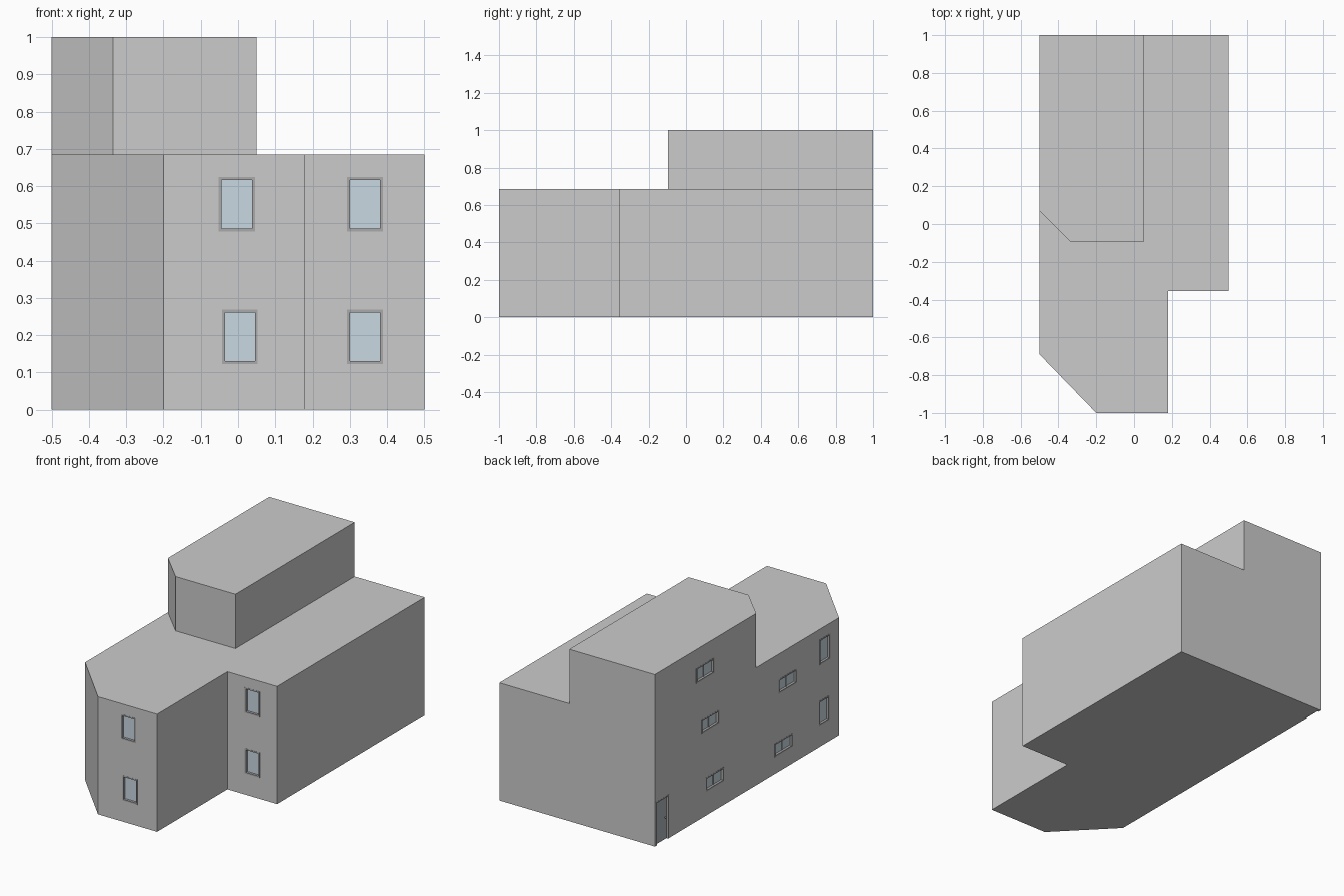
import bpy, bmesh
from mathutils import Matrix, Vector

if "Cube" in bpy.data.objects:
    bpy.data.objects.remove(bpy.data.objects["Cube"])


def material(name, rgb):
    m = bpy.data.materials.new(name)
    m.diffuse_color = (*rgb, 1)
    m.use_nodes = True
    m.node_tree.nodes["Principled BSDF"].inputs["Base Color"].default_value = m.diffuse_color
    return m


WALL = material("wall", (0.8, 0.8, 0.78))
BAND = material("band", (0.69, 0.69, 0.67))
FRAME = material("frame", (0.4, 0.4, 0.4))
GLASS = material("glass", (0.58, 0.69, 0.76))
DOOR = material("door", (0.42, 0.46, 0.48))


def finish(name, bm, mats):
    bmesh.ops.recalc_face_normals(bm, faces=bm.faces)
    me = bpy.data.meshes.new(name)
    bm.to_mesh(me)
    bm.free()
    for m in mats:
        me.materials.append(m)
    ob = bpy.data.objects.new(name, me)
    bpy.context.collection.objects.link(ob)
    return ob


def storey_block(name, outline, levels, bands):
    """Extrude an outline through the levels; wall strips in bands get the darker tone."""
    bm = bmesh.new()
    rings = [[bm.verts.new((x, y, z)) for x, y in outline] for z in levels]
    bm.faces.new(rings[0])
    bm.faces.new(rings[-1])
    n = len(outline)
    for k in range(len(rings) - 1):
        for i in range(n):
            j = (i + 1) % n
            f = bm.faces.new((rings[k][i], rings[k][j], rings[k + 1][j], rings[k + 1][i]))
            f.material_index = int(k in bands)
    return finish(name, bm, [WALL, BAND])


def add_box(bm, side, u, z, d, mat=0):
    """Box on a wall: u along the wall, z up, d outwards. side = ('front', y) or ('left', x)."""
    kind, plane = side
    out = (plane - d[1], plane - d[0])
    x, y = (u, out) if kind == "front" else (out, u)
    size = Vector((x[1] - x[0], y[1] - y[0], z[1] - z[0]))
    mid = Vector((x[0] + x[1], y[0] + y[1], z[0] + z[1])) / 2
    r = bmesh.ops.create_cube(bm, size=1, matrix=Matrix.Translation(mid) @ Matrix.Diagonal((*size, 1)))
    for f in {f for v in r["verts"] for f in v.link_faces}:
        f.material_index = mat


# Main two-storey body and the set-back top storey
lower = storey_block("main_body",
                     [(-.5, 1), (-.5, -.69), (-.2, -1), (.18, -1), (.18, -.355), (.5, -.355), (.5, 1)],
                     [0, .018, .36, .38, .685], {0, 2})
upper = storey_block("top_storey",
                     [(-.5, 1), (-.5, .07), (-.335, -.095), (.05, -.095), (.05, 1)],
                     [.685, .98, 1], {1})

# Openings: wall, span along wall, height span, centre mullion
F1, F2, L = ("front", -1), ("front", -.355), ("left", -.5)
windows = [
    (F1, (-.052, .045), (.478, .624), False),
    (F1, (-.043, .053), (.123, .269), False),
    (F2, (.292, .389), (.478, .624), False),
    (F2, (.292, .389), (.123, .269), False),
    (L, (-.61, -.513), (.478, .624), False),
    (L, (-.602, -.505), (.123, .269), False),
    (L, (.455, .62), (.802, .89), True),
    (L, (.41, .57), (.49, .572), True),
    (L, (.365, .53), (.138, .22), True),
    (L, (-.304, -.135), (.455, .537), True),
    (L, (-.265, -.1), (.098, .176), True),
]
door_u, door_z = (.871, .99), (-.01, .253)

# Cut the recesses into the walls
bm = bmesh.new()
for side, u, z, _ in windows:
    add_box(bm, side, u, z, (-.02, .02))
add_box(bm, L, door_u, door_z, (-.02, .02))
cutter = finish("opening_cutter", bm, [])
cutter.hide_render = True
for ob in (lower, upper):
    mod = ob.modifiers.new("openings", "BOOLEAN")
    mod.object = cutter
    mod.operation = "DIFFERENCE"
    mod.solver = "EXACT"
    bpy.context.view_layer.objects.active = ob
    bpy.ops.object.modifier_apply(modifier=mod.name)
bpy.data.objects.remove(cutter)


def surround(bm, side, u, z, t, sill=True):
    d = (-.02, .001)
    add_box(bm, side, (u[0], u[0] + t), z, d)
    add_box(bm, side, (u[1] - t, u[1]), z, d)
    inner = (u[0] + t, u[1] - t)
    add_box(bm, side, inner, (z[1] - t, z[1]), d)
    if sill:
        add_box(bm, side, inner, (z[0], z[0] + t), d)


# Windows: frame, recessed pane and optional mullion
for i, (side, u, z, split) in enumerate(windows):
    bm = bmesh.new()
    t = .008
    surround(bm, side, u, z, t)
    add_box(bm, side, (u[0] + t, u[1] - t), (z[0] + t, z[1] - t), (-.02, -.013), 1)
    if split:
        c = sum(u) / 2
        add_box(bm, side, (c - .003, c + .003), (z[0] + t, z[1] - t), (-.013, -.009))
    finish(f"window_{i + 1}", bm, [FRAME, GLASS])

# Door with surround and knob
bm = bmesh.new()
surround(bm, L, door_u, (0, door_z[1]), .007, sill=False)
add_box(bm, L, (door_u[0] + .007, door_u[1] - .007), (0, door_z[1] - .007), (-.02, -.01), 1)
finish("door", bm, [FRAME, DOOR])
bm = bmesh.new()
bmesh.ops.create_uvsphere(bm, u_segments=12, v_segments=8, radius=.005,
                          matrix=Matrix.Translation((-.494, .893, .127)))
finish("door_knob", bm, [FRAME])
